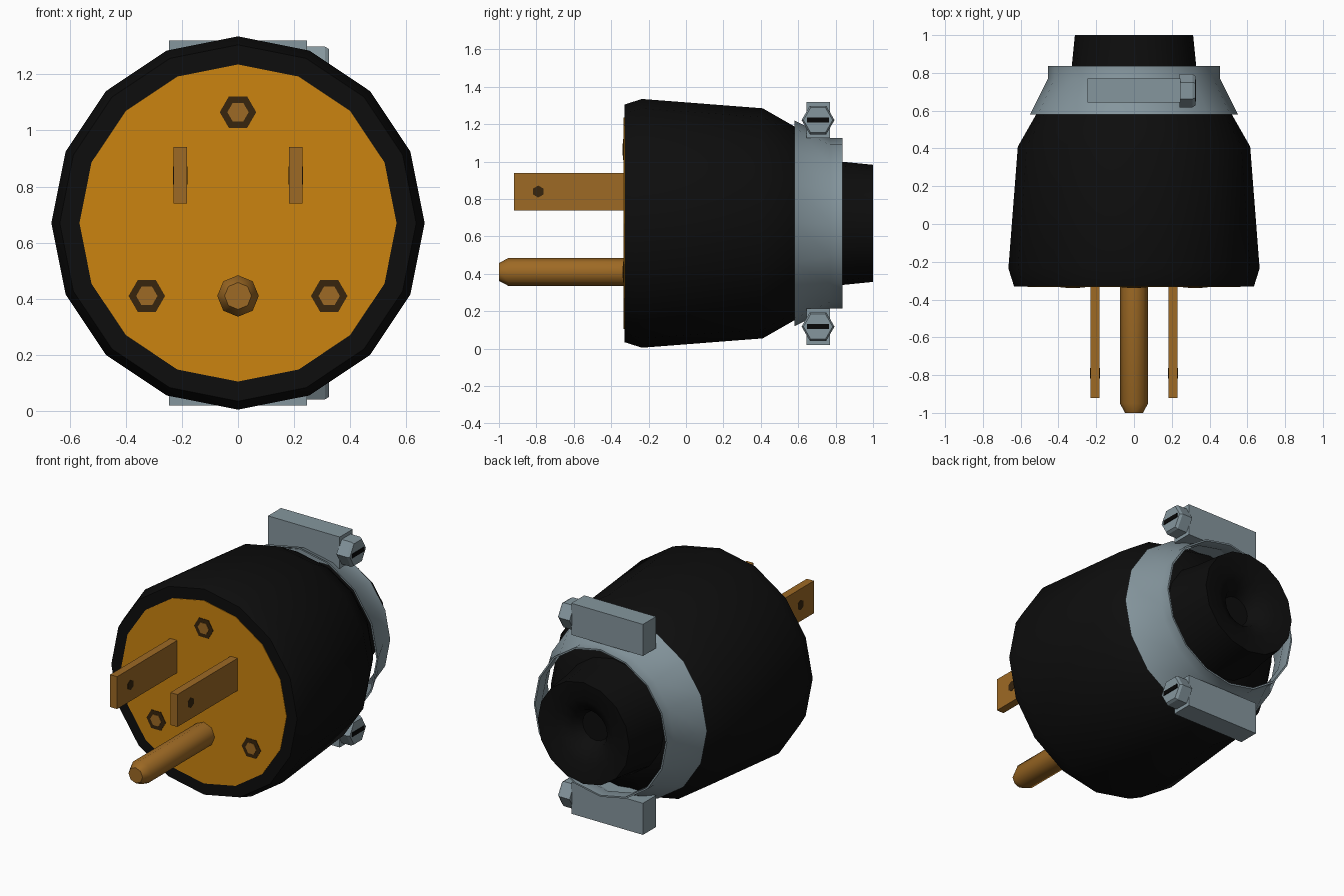
import bpy, bmesh, math

if "Cube" in bpy.data.objects:
    bpy.data.objects.remove(bpy.data.objects["Cube"])

AXIS_Z = 0.67  # height of the plug's long axis


def material(name, rgb):
    m = bpy.data.materials.new(name)
    m.diffuse_color = (*rgb, 1.0)
    m.use_nodes = True
    m.node_tree.nodes["Principled BSDF"].inputs["Base Color"].default_value = m.diffuse_color
    return m


BLACK = material("black rubber", (0.004, 0.004, 0.004))
ORANGE = material("orange face", (0.60, 0.23, 0.005))
BRASS = material("brass", (0.34, 0.143, 0.018))
DARK = material("dark brown", (0.038, 0.018, 0.004))
STEEL = material("blue grey steel", (0.235, 0.305, 0.34))
SLOT = material("slot black", (0.002, 0.002, 0.002))


def finish(bm, name, mat, angle=None):
    bmesh.ops.remove_doubles(bm, verts=bm.verts, dist=1e-5)
    bmesh.ops.recalc_face_normals(bm, faces=bm.faces)
    me = bpy.data.meshes.new(name)
    bm.to_mesh(me)
    bm.free()
    me.materials.append(mat)
    ob = bpy.data.objects.new(name, me)
    bpy.context.collection.objects.link(ob)
    if angle:
        bpy.ops.object.select_all(action='DESELECT')
        bpy.context.view_layer.objects.active = ob
        ob.select_set(True)
        bpy.ops.object.shade_smooth_by_angle(angle=math.radians(angle))
    return ob


def turned(name, profile, sides, mat, centre=(0, 0, 0), axis='y', turn=0.0,
           loop=False, angle=None):
    """Lathe (position, radius) pairs around the y or x axis."""
    bm = bmesh.new()
    rings = []
    for pos, r in profile:
        ring = []
        for i in range(sides):
            a = math.tau * i / sides + turn
            u, w = r * math.sin(a), r * math.cos(a)
            off = (u, pos, w) if axis == 'y' else (pos, u, w)
            ring.append(bm.verts.new([c + o for c, o in zip(centre, off)]))
        rings.append(ring)
    pairs = list(zip(rings, rings[1:]))
    if loop:
        pairs.append((rings[-1], rings[0]))
    for p, q in pairs:
        for i in range(sides):
            j = (i + 1) % sides
            bm.faces.new((p[i], p[j], q[j], q[i]))
    if not loop:
        bm.faces.new(rings[0])
        bm.faces.new(rings[-1])
    return finish(bm, name, mat, angle)


def box(name, lo, hi, mat):
    bm = bmesh.new()
    bmesh.ops.create_cube(bm, size=1)
    for v in bm.verts:
        v.co = [(a + b) / 2 + c * (b - a) for a, b, c in zip(lo, hi, v.co)]
    return finish(bm, name, mat)


# Rubber shell with narrow tail and cord recess
turned("body", [(-0.33, 0.635), (-0.235, 0.665), (0.41, 0.615), (0.58, 0.518),
                (0.66, 0.455), (0.71, 0.35), (0.83, 0.33), (1.0, 0.313),
                (0.985, 0.20), (0.94, 0.12), (0.88, 0.09)],
       16, BLACK, (0, 0, AXIS_Z), angle=35)

# Flush face plate
turned("face_plate", [(-0.333, 0.565), (-0.328, 0.565)], 16, ORANGE, (0, 0, AXIS_Z))

# Face screws: dark hex ring with a brass centre
for i, (x, z) in enumerate([(0, 1.065), (-0.325, 0.41), (0.325, 0.41)]):
    turned(f"face_screw_hole_{i}", [(-0.336, 0.065), (-0.331, 0.065)], 6, DARK,
           (x, 0, z), turn=math.pi / 2)
    turned(f"face_screw_centre_{i}", [(-0.339, 0.038), (-0.334, 0.038)], 6, BRASS,
           (x, 0, z), turn=math.pi / 2)

# Flat blades with a small hole showing on each side
for side, x in (("left", -0.206), ("right", 0.206)):
    box(f"{side}_blade", (x - 0.024, -0.92, 0.74), (x + 0.024, -0.33, 0.94), BRASS)
    turned(f"{side}_blade_hole", [(-0.026, 0.032), (-0.022, 0.032)], 6, DARK,
           (x, -0.79, 0.84), axis='x')
    turned(f"{side}_blade_hole_inner", [(0.022, 0.032), (0.026, 0.032)], 6, DARK,
           (x, -0.79, 0.84), axis='x')

# Round ground pin with chamfered tip
turned("ground_pin", [(-1.0, 0.048), (-0.95, 0.074), (-0.33, 0.074)], 8, BRASS,
       (0, 0, 0.41), angle=50)

# Thin hollow clamp collar
turned("clamp_collar", [(0.58, 0.55), (0.77, 0.455), (0.836, 0.455),
                        (0.836, 0.445), (0.767, 0.445), (0.58, 0.54)],
       16, STEEL, (0, 0, AXIS_Z), loop=True, angle=35)

# Clamp bars above and below, each with a slotted hex screw
for name, s in (("upper", 1), ("lower", -1)):
    z0, z1 = sorted((AXIS_Z + s * 0.455, AXIS_Z + s * 0.65))
    box(f"{name}_clamp_bar", (-0.245, 0.643, z0), (0.245, 0.77, z1), STEEL)
    zc = AXIS_Z + s * 0.552
    turned(f"{name}_clamp_screw", [(0.24, 0.088), (0.31, 0.088), (0.325, 0.078)], 6,
           STEEL, (0, 0.706, zc), axis='x', turn=math.pi / 2)
    box(f"{name}_screw_slot", (0.322, 0.648, zc - 0.013), (0.329, 0.764, zc + 0.013), SLOT)
